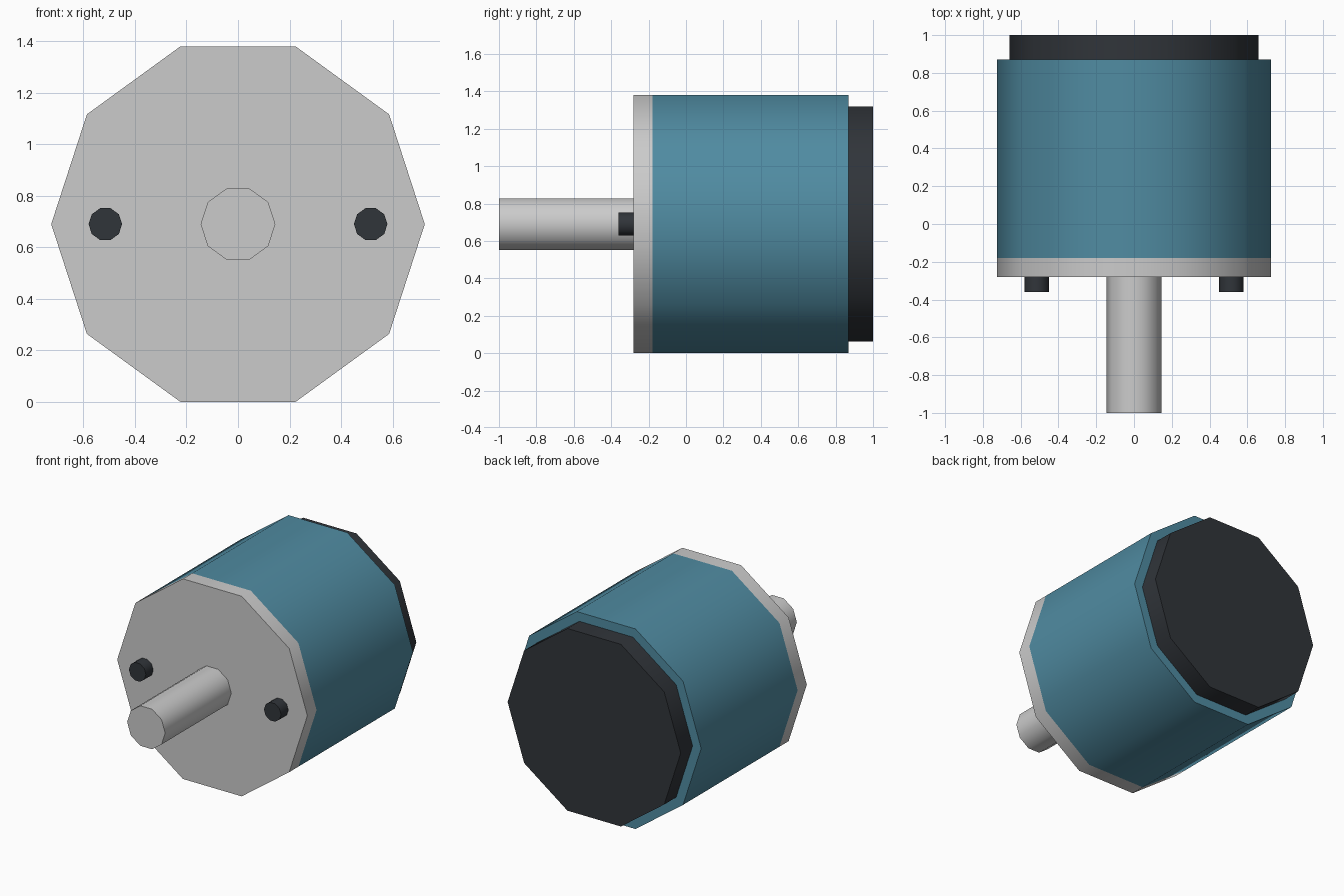
import bpy
from math import pi, radians

if "Cube" in bpy.data.objects:
    bpy.data.objects.remove(bpy.data.objects["Cube"])

SIDES = 10
AXIS_Z = 0.69


def material(name, color):
    mat = bpy.data.materials.new(name)
    mat.diffuse_color = (*color, 1)
    mat.use_nodes = True
    mat.node_tree.nodes["Principled BSDF"].inputs["Base Color"].default_value = mat.diffuse_color
    return mat


def cylinder(name, radius, y0, y1, x=0, mat=None):
    """Ten-sided cylinder along y with corners pointing to +x and -x."""
    bpy.ops.mesh.primitive_cylinder_add(vertices=SIDES, radius=radius, depth=y1 - y0)
    ob = bpy.context.object
    ob.name = name
    # Turn a corner onto the x axis, then lay the cylinder along y
    ob.rotation_euler = (0, 0, pi / 2)
    bpy.ops.object.transform_apply(location=False, rotation=True, scale=False)
    ob.rotation_euler = (pi / 2, 0, 0)
    bpy.ops.object.transform_apply(location=False, rotation=True, scale=False)
    ob.location = (x, (y0 + y1) / 2, AXIS_Z)
    bpy.ops.object.shade_smooth_by_angle(angle=radians(40))
    if mat:
        ob.data.materials.append(mat)
    return ob


blue = material("blue_paint", (0.08, 0.26, 0.36))
black = material("black_plastic", (0.03, 0.035, 0.042))

# Housing with end plate and rear cap
cylinder("motor_body", 0.725, -0.18, 0.87, mat=blue)
cylinder("front_plate", 0.725, -0.28, -0.18)
cylinder("rear_cap", 0.66, 0.87, 1.0, mat=black)

# Output shaft
cylinder("shaft", 0.145, -1.0, -0.28)

# Mounting bolts on both sides of the shaft
for side, x in (("left", -0.515), ("right", 0.515)):
    cylinder(f"{side}_bolt", 0.065, -0.36, -0.28, x=x, mat=black)
